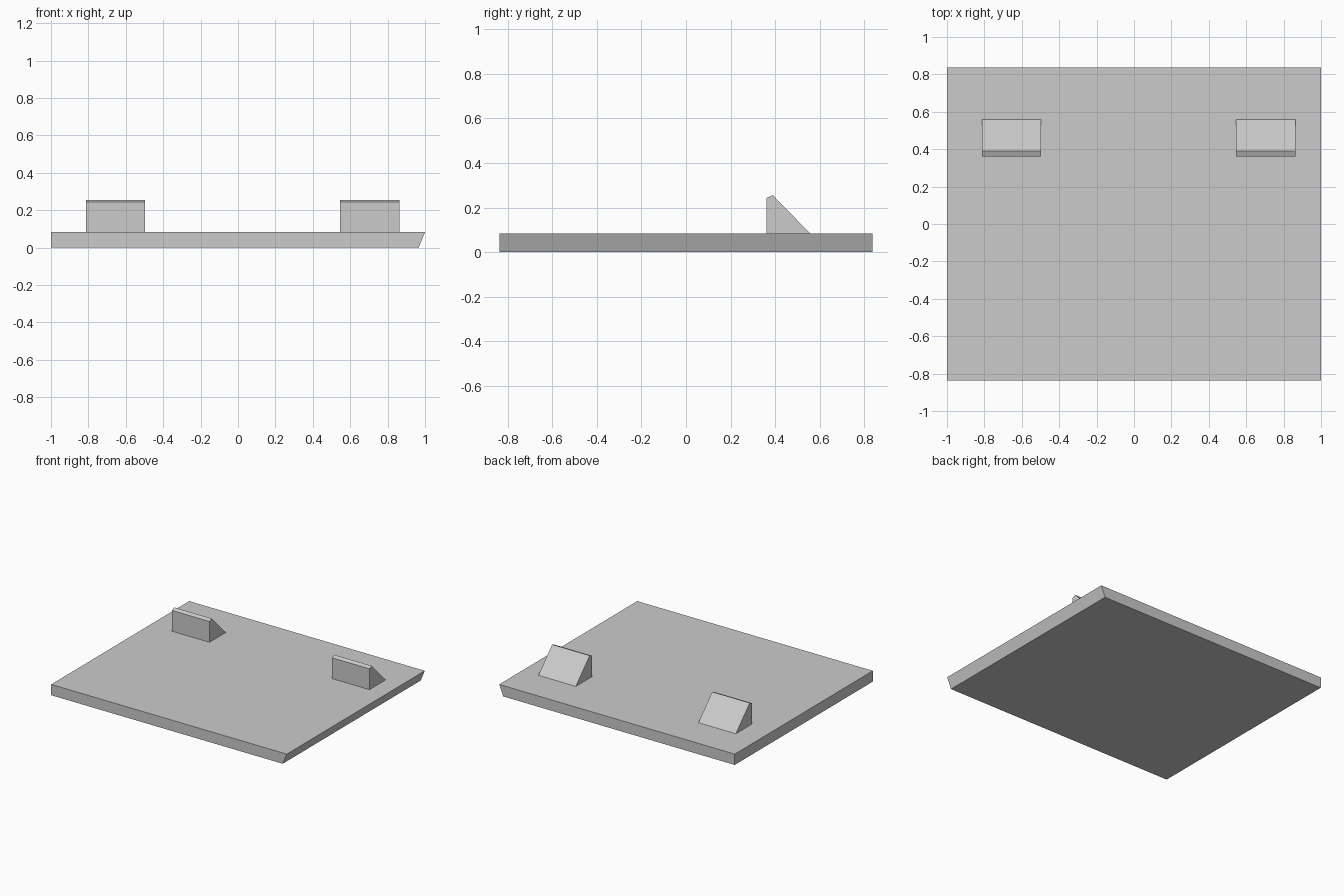
import bpy
import bmesh
from mathutils import Vector

cube = bpy.data.objects.get("Cube")
if cube:
    bpy.data.objects.remove(cube)

grey = bpy.data.materials.new("plain grey")
grey.use_nodes = True
colour = (0.6, 0.6, 0.6, 1)
grey.diffuse_color = colour
grey.node_tree.nodes["Principled BSDF"].inputs["Base Color"].default_value = colour


def extrude_profile(name, points, offset):
    """Close a flat outline into a solid along the offset."""
    bm = bmesh.new()
    face = bm.faces.new([bm.verts.new(p) for p in points])
    result = bmesh.ops.extrude_face_region(bm, geom=[face], use_keep_orig=True)
    moved = [v for v in result["geom"] if isinstance(v, bmesh.types.BMVert)]
    bmesh.ops.translate(bm, verts=moved, vec=Vector(offset))
    bmesh.ops.recalc_face_normals(bm, faces=bm.faces)
    mesh = bpy.data.meshes.new(name)
    bm.to_mesh(mesh)
    bm.free()
    mesh.materials.append(grey)
    obj = bpy.data.objects.new(name, mesh)
    bpy.context.collection.objects.link(obj)
    return obj


# Base slab with one undercut side
depth = 0.837
top = 0.083
slab = [(-1, 0), (0.966, 0), (1, top), (-1, top)]
extrude_profile("base_slab", [(x, -depth, z) for x, z in slab], (0, 2 * depth, 0))

# Two wedge stops, upright in front and sloping down to the back
wedge = [(0.362, top), (0.558, top), (0.39, 0.255), (0.362, 0.243)]
for name, x in (("right_wedge", -0.814), ("left_wedge", 0.545)):
    extrude_profile(name, [(x, y, z) for y, z in wedge], (0.318, 0, 0))
